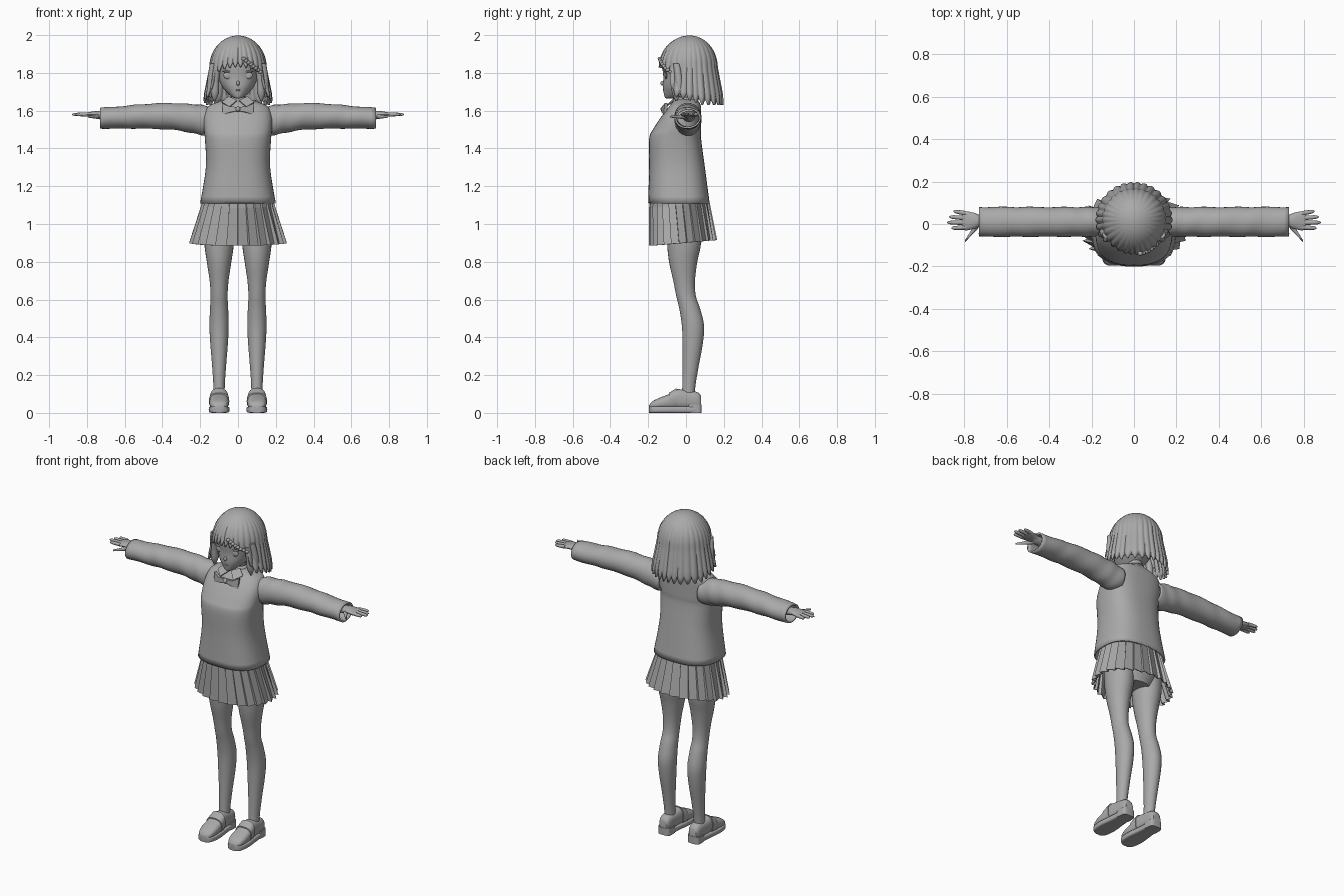
import bpy, bmesh, math
from math import sin, cos, pi, tau, copysign, sqrt
from mathutils import Matrix

if "Cube" in bpy.data.objects:
    bpy.data.objects.remove(bpy.data.objects["Cube"])

GREY = (0.4, 0.4, 0.4, 1)
material = bpy.data.materials.new("plain grey")
material.use_nodes = True
material.diffuse_color = GREY
material.node_tree.nodes["Principled BSDF"].inputs["Base Color"].default_value = GREY


def finish(name, bm, mirror=False, thickness=0, smooth=True):
    """Turn a bmesh into a named object, with its modifiers and shading."""
    bmesh.ops.recalc_face_normals(bm, faces=bm.faces)
    mesh = bpy.data.meshes.new(name)
    bm.to_mesh(mesh)
    bm.free()
    mesh.materials.append(material)
    part = bpy.data.objects.new(name, mesh)
    bpy.context.collection.objects.link(part)
    if mirror:
        part.modifiers.new("mirror", 'MIRROR').use_mirror_merge = False
    if thickness:
        shell = part.modifiers.new("thickness", 'SOLIDIFY')
        shell.thickness = thickness
        shell.offset = -1
    if smooth:
        bpy.ops.object.select_all(action='DESELECT')
        part.select_set(True)
        bpy.context.view_layer.objects.active = part
        bpy.ops.object.shade_smooth_by_angle(angle=pi / 4)


def blend(before, start, end, after, t):
    """Smooth curve through start and end."""
    leave, arrive = (end - before) / 2, (after - start) / 2
    rise = end - start
    return start + t * (leave + t * (3 * rise - 2 * leave - arrive + t * (leave + arrive - 2 * rise)))


def refine(rings, steps):
    padded = [rings[0], *rings, rings[-1]]
    result = []
    for i in range(len(rings) - 1):
        for step in range(steps):
            result.append([blend(*values, step / steps) for values in zip(*padded[i:i + 4])])
    return result + [rings[-1]]


def bridge(bm, loops):
    for low, high in zip(loops, loops[1:]):
        for i in range(len(low)):
            bm.faces.new((low[i], low[i - 1], high[i - 1], high[i]))


def loft(name, axis, rings, sides=28, power=2, steps=4, caps=True, ripple=0, **options):
    """Skin rings of (position on axis, centre u, centre v, half u, half v)."""
    bm = bmesh.new()
    loops = []
    for row, (t, cu, cv, ru, rv) in enumerate(refine(rings, steps)):
        loop = []
        for i in range(sides):
            a = tau * i / sides
            wave = 1 + ripple * sin(row * 1.3 + 2 * a)
            u = cu + wave * ru * copysign(abs(cos(a)) ** (2 / power), cos(a))
            v = cv + wave * rv * copysign(abs(sin(a)) ** (2 / power), sin(a))
            loop.append(bm.verts.new({'x': (t, u, v), 'y': (u, t, v), 'z': (u, v, t)}[axis]))
        loops.append(loop)
    bridge(bm, loops)
    if caps:
        bm.faces.new(loops[0])
        bm.faces.new(loops[-1])
    finish(name, bm, **options)


def trunk(name, sections, **options):
    """Upright centred form from (height, half width, front, back)."""
    loft(name, 'z', [(z, 0, (front + back) / 2, half, (back - front) / 2)
                     for z, half, front, back in sections], **options)


def ball(name, location, size, mirror=False):
    bm = bmesh.new()
    bmesh.ops.create_uvsphere(bm, u_segments=16, v_segments=10, radius=1,
                              matrix=Matrix.Translation(location) @ Matrix.Diagonal((*size, 1)))
    finish(name, bm, mirror)


def plate(name, points, thickness):
    bm = bmesh.new()
    bm.faces.new([bm.verts.new(p) for p in points])
    finish(name, bm, True, thickness, smooth=False)


# Sweater body, sleeves and hips
trunk("sweater_body", [
    (1.11, .2, -.2, .125), (1.3, .17, -.195, .1), (1.45, .175, -.195, .08),
    (1.5, .18, -.175, .08), (1.57, .18, -.13, .08), (1.62, .16, -.09, .08),
    (1.645, .11, -.07, .07), (1.66, .06, -.05, .06)],
    sides=48, power=2.6, caps=False, thickness=.01)
loft("sleeves", 'x', [(x, .01, z, .07, half) for x, z, half in (
    (.13, 1.54, .07), (.19, 1.55, .08), (.26, 1.56, .075), (.36, 1.57, .07),
    (.5, 1.57, .065), (.6, 1.565, .06), (.73, 1.56, .055))],
    caps=False, ripple=.025, mirror=True, thickness=.01)
trunk("hips", [(.9, .1, -.1, .08), (1, .16, -.12, .1), (1.2, .14, -.12, .06)])

# Pleated skirt: each pleat is a sloping panel with a sharp step behind it
PLEATS = 26
bm = bmesh.new()
loops = []
for z, half, depth, centre, fold in ((1.15, .18, .15, -.04, 0), (1.1, .195, .16, -.035, .05),
                                     (.9, .26, .18, -.015, .09)):
    loop = []
    for pleat in range(PLEATS):
        for step, inward in ((0, 0), (.85, fold), (.93, fold)):
            a = tau * (pleat + step) / PLEATS
            r = 1 - inward
            hang = -.015 * cos(a) if fold else 0
            loop.append(bm.verts.new((half * r * sin(a), centre - depth * r * cos(a), z + hang)))
    loops.append(loop)
bridge(bm, loops)
finish("pleated_skirt", bm, thickness=.005, smooth=False)

# Legs
LEG_X = .1
loft("legs", 'z', [(z, LEG_X, y, r, r * 1.15) for z, y, r in (
    (.06, .01, .03), (.14, .015, .03), (.25, .025, .037), (.36, .035, .046),
    (.46, .037, .051), (.55, .02, .048), (.62, 0, .045), (.7, -.01, .05),
    (.8, -.015, .065), (.9, -.01, .078), (1.05, -.01, .08))], mirror=True)

# Shoes: upper, sole, heel and strap follow one outline of (y, top, half width)
SHOE = [(-.195, .04, .02), (-.18, .06, .04), (-.14, .08, .05), (-.09, .1, .05),
        (-.05, .125, .045), (0, .12, .04), (.06, .11, .035), (.08, .09, .025)]
SOLE = .035
loft("shoe_uppers", 'y', [(y, LEG_X, top / 2 + .01, half, top / 2 - .01)
                          for y, top, half in SHOE], power=2.6, mirror=True)
loft("shoe_soles", 'y', [(y, LEG_X, SOLE / 2, half + .004, SOLE / 2)
                         for y, top, half in SHOE], power=5, mirror=True)
loft("shoe_heels", 'z', [(z, LEG_X, .045, .04, .038) for z in (0, .045)],
     power=4, steps=1, mirror=True)
loft("shoe_straps", 'y', [(y, LEG_X, top / 2 + .012, half + .004, top / 2 - .006)
                          for y, top, half in SHOE[3:5]], power=2.6, steps=1, mirror=True)

# Hands
HAND_Z = 1.58
loft("palms", 'x', [(x, .015, HAND_Z - drop, half, thick) for x, half, drop, thick in (
    (.6, .035, .01, .03), (.72, .03, .005, .023), (.75, .037, 0, .018),
    (.79, .045, 0, .012), (.81, .038, 0, .007))], sides=16, mirror=True)
KNUCKLE = .79
for finger, root, tip in (("index", -.016, .86), ("middle", .006, .88),
                          ("ring", .028, .87), ("little", .05, .85)):
    loft(finger + "_fingers", 'x', [
        (KNUCKLE + (tip - KNUCKLE) * f, root * (1 + f / 5), HAND_Z, r, r)
        for f, r in ((0, .011), (.5, .01), (.85, .008), (1, .002))], sides=10, mirror=True)
loft("thumbs", 'x', [(.735 + .06 * f, -.08 * f, HAND_Z - .012, .022 - .017 * f, .014 - .009 * f)
                     for f in (0, .4, .8, 1)], sides=10, mirror=True)

# Neck, head and face
trunk("neck", [(1.57, .05, -.04, .05), (1.64, .04, -.03, .045), (1.73, .04, -.035, .05)])
trunk("head", [
    (1.665, .012, -.105, -.075), (1.672, .03, -.113, -.02), (1.695, .058, -.118, .04),
    (1.73, .086, -.122, .085), (1.78, .106, -.12, .11), (1.85, .116, -.125, .13),
    (1.92, .1, -.105, .115), (1.965, .05, -.05, .07)], sides=36, power=2.15)
ball("nose", (0, -.122, 1.745), (.009, .014, .013))
ball("mouth", (0, -.119, 1.708), (.014, .004, .004))
ball("eyes", (.053, -.106, 1.787), (.024, .007, .019), True)
ball("eyelashes", (.054, -.109, 1.807), (.029, .008, .005), True)

# Hair shell: locks radiate from the crown, short in front and long elsewhere
COLUMNS, ROWS = 256, 18
CROWN_Z, WIDEST_Z, HAIR_Y = 1.998, 1.83, .02
HAIR_HALF, HAIR_FRONT, HAIR_BACK = .15, .162, .147


def hair_end(angle):
    side = math.degrees(abs(angle))
    if side < 50:
        return WIDEST_Z - .03 * (side / 50) ** 2
    if side < 62:
        return 1.8 - .01 * (side - 50)
    return 1.68 - .05 * min(1, (side - 62) / 50)


bm = bmesh.new()
crown = bm.verts.new((0, HAIR_Y, CROWN_Z))
grid = []
for i in range(COLUMNS):
    a = tau * i / COLUMNS - pi
    lock = abs(sin(15 * a + .5 * sin(4 * a)))
    end = hair_end(a) + .03 * (1 - lock)
    depth = HAIR_FRONT if abs(a) < pi / 2 else HAIR_BACK
    column = []
    for row in range(1, ROWS + 1):
        t = row / ROWS
        z = CROWN_Z - (CROWN_Z - end) * t ** 1.8
        if z > WIDEST_Z:
            r = sqrt(1 - ((z - WIDEST_Z) / (CROWN_Z - WIDEST_Z)) ** 2)
        else:
            r = 1 + .19 * min(1, (WIDEST_Z - z) / .15)
        r *= 1 + .05 * (lock - .6) * t
        column.append(bm.verts.new((HAIR_HALF * r * sin(a), HAIR_Y - depth * r * cos(a), z)))
    grid.append(column)
for i in range(COLUMNS):
    left, right = grid[i - 1], grid[i]
    bm.faces.new((crown, left[0], right[0]))
    for row in range(ROWS - 1):
        bm.faces.new((left[row], left[row + 1], right[row + 1], right[row]))
finish("hair", bm, thickness=.012)

# Loose locks beside the face and a small braid on the left of the fringe
for name, shift in (("cheek_locks", 0), ("temple_locks", .02)):
    loft(name, 'z', [(z + shift, x + shift, y + shift, r, r) for z, x, y, r in (
        (1.65, .125, -.05, .003), (1.69, .122, -.053, .02),
        (1.76, .12, -.06, .02), (1.83, .11, -.07, .018))], sides=12, mirror=True)
KNOTS = 8
for i in range(KNOTS):
    f = i / KNOTS
    x = .03 + .1 * f
    y = HAIR_Y - HAIR_FRONT * sqrt(1 - (x / HAIR_HALF) ** 2)
    ball("braid_knot", (x, y, 1.875 - .08 * f), (.012, .011, .01))

# Shirt collar and bow
trunk("collar_band", [(1.635, .066, -.06, .065), (1.672, .05, -.042, .058)],
      steps=1, caps=False, thickness=.006)
plate("collar_flaps", [(.004, -.072, 1.652), (.05, -.05, 1.672), (.085, -.07, 1.642),
                       (.045, -.108, 1.617)], .006)
plate("bow_wings", [(.008, -.125, 1.62), (.045, -.128, 1.622), (.085, -.112, 1.64),
                    (.08, -.118, 1.58), (.042, -.13, 1.592), (.008, -.127, 1.598)], .016)
ball("bow_knot", (0, -.122, 1.608), (.013, .013, .014))
